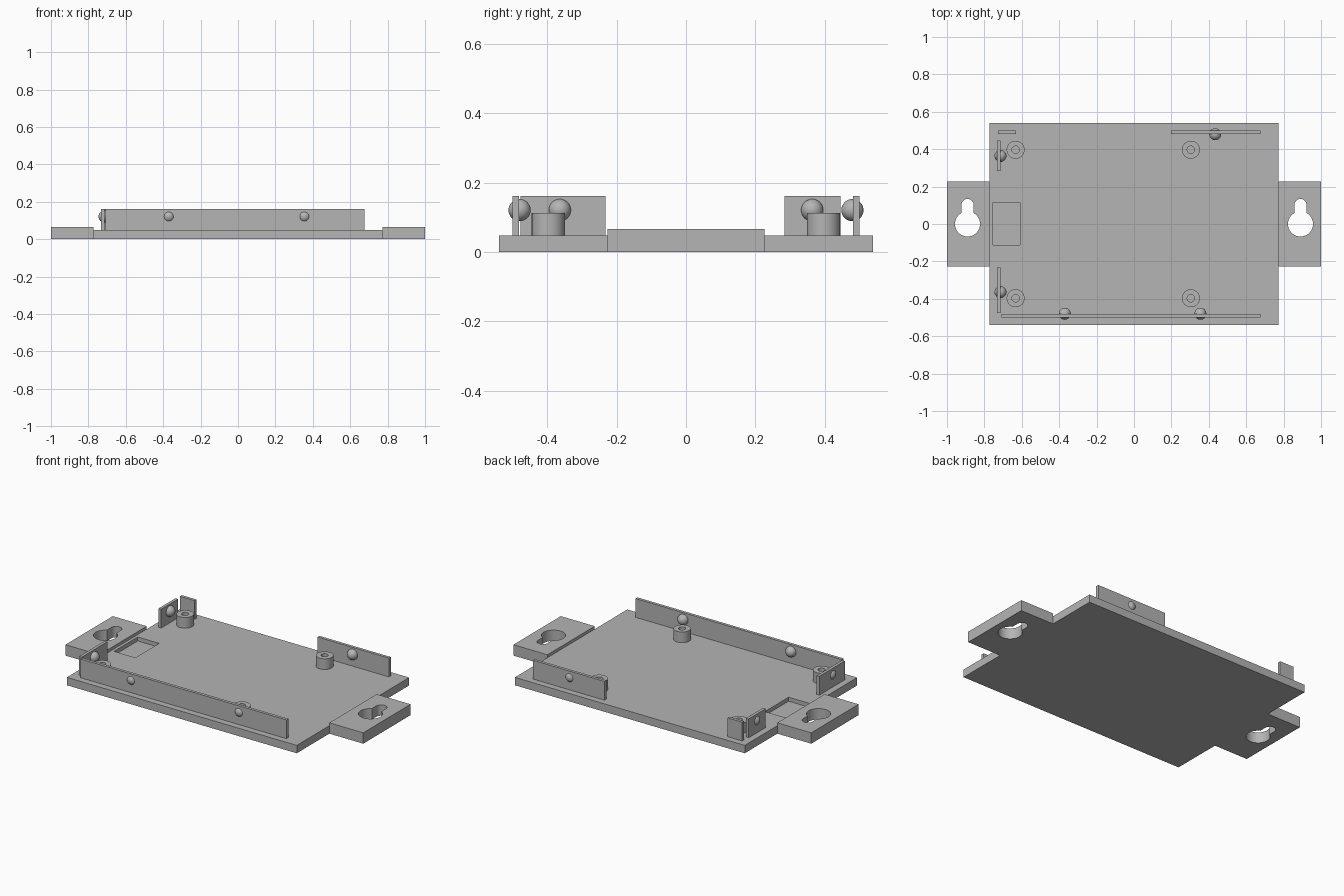
import bpy, bmesh
from math import pi, sin, cos, asin, radians

cube = bpy.data.objects.get("Cube")
if cube:
    bpy.data.objects.remove(cube, do_unlink=True)

grey = bpy.data.materials.new("mid_grey")
grey.use_nodes = True
colour = (0.46, 0.46, 0.46, 1)
grey.diffuse_color = colour
grey.node_tree.nodes["Principled BSDF"].inputs["Base Color"].default_value = colour

PLATE_TOP = 0.048
WALL_TOP = 0.162
WALL_T = 0.018
WALL_Y = 0.491
WALL_X = -0.724


def add_object(name, bm):
    bmesh.ops.recalc_face_normals(bm, faces=bm.faces)
    mesh = bpy.data.meshes.new(name)
    bm.to_mesh(mesh)
    bm.free()
    mesh.materials.append(grey)
    obj = bpy.data.objects.new(name, mesh)
    bpy.context.collection.objects.link(obj)
    return obj


def prism(name, outline, z0, z1):
    """Extrude a closed xy outline from z0 up to z1."""
    bm = bmesh.new()
    face = bm.faces.new([bm.verts.new((x, y, z0)) for x, y in outline])
    new = bmesh.ops.extrude_face_region(bm, geom=[face])["geom"]
    verts = [v for v in new if isinstance(v, bmesh.types.BMVert)]
    bmesh.ops.translate(bm, verts=verts, vec=(0, 0, z1 - z0))
    return add_object(name, bm)


def box(name, x0, x1, y0, y1, z0, z1):
    return prism(name, [(x0, y0), (x1, y0), (x1, y1), (x0, y1)], z0, z1)


def arc(cx, cy, r, start, end, n):
    steps = [start + (end - start) * i / n for i in range(n + 1)]
    return [(cx + r * cos(a), cy + r * sin(a)) for a in steps]


def circle(cx, cy, r, n=40):
    return arc(cx, cy, r, 0, 2 * pi, n)[:-1]


def cut(obj, cutter):
    """Subtract the cutter, bake the result and discard the cutter."""
    cutter.hide_render = True
    mod = obj.modifiers.new("cut", "BOOLEAN")
    mod.operation = "DIFFERENCE"
    mod.solver = "EXACT"
    mod.object = cutter
    graph = bpy.context.evaluated_depsgraph_get()
    mesh = bpy.data.meshes.new_from_object(obj.evaluated_get(graph))
    obj.modifiers.clear()
    obj.data = mesh
    bpy.data.objects.remove(cutter, do_unlink=True)


def smooth(obj):
    bpy.ops.object.select_all(action="DESELECT")
    obj.select_set(True)
    bpy.context.view_layer.objects.active = obj
    bpy.ops.object.shade_smooth_by_angle(angle=radians(30))


# Base plate with a shallow rectangular pocket
plate = box("base_plate", -0.772, 0.772, -0.539, 0.539, 0, PLATE_TOP)
cut(plate, box("pocket_cutter", -0.754, -0.61, -0.113, 0.115, 0.024, 0.1))

# Mounting ears with keyhole slots
for side, sign in (("left", 1), ("right", -1)):
    inner, outer = sorted((sign * 0.772, sign * 1.0))
    ear = box(side + "_mounting_ear", inner, outer, -0.227, 0.227, 0, 0.066)
    cx, big, small = sign * 0.89, 0.067, 0.032
    half = asin(small / big)
    keyhole = arc(cx, 0, big, pi / 2 + half, 2.5 * pi - half, 36)
    keyhole += arc(cx, 0.102, small, 0, pi, 16)
    cut(ear, prism("keyhole_cutter", keyhole, -0.1, 0.2))
    smooth(ear)

# Hollow standoff posts
for end, x in (("right", -0.633), ("left", 0.304)):
    for row, y in (("front", -0.397), ("back", 0.397)):
        post = prism(f"{row}_{end}_post", circle(x, y, 0.048), PLATE_TOP, 0.113)
        cut(post, prism("bore_cutter", circle(x, y, 0.02), PLATE_TOP - 0.1, 0.2))
        smooth(post)

# Thin clip walls along front and back
for name, x0, x1, y in (
    ("front_wall", -0.709, 0.676, -WALL_Y),
    ("back_left_wall", 0.197, 0.676, WALL_Y),
    ("back_right_wall", -0.727, -0.63, WALL_Y),
):
    box(name, x0, x1, y - WALL_T / 2, y + WALL_T / 2, PLATE_TOP, WALL_TOP)

# Thin clip walls on the right end
for name, y0, y1 in (
    ("right_front_wall", -0.477, -0.232),
    ("right_back_wall", 0.284, 0.446),
):
    box(name, WALL_X - WALL_T / 2, WALL_X + WALL_T / 2, y0, y1, PLATE_TOP, WALL_TOP)

# Round snap bumps set into the walls
for name, x, y in (
    ("front_right_bump", -0.37, -0.48),
    ("front_left_bump", 0.355, -0.48),
    ("back_bump", 0.434, 0.48),
    ("right_front_bump", -0.714, -0.364),
    ("right_back_bump", -0.714, 0.364),
):
    bm = bmesh.new()
    bmesh.ops.create_uvsphere(bm, u_segments=32, v_segments=16, radius=0.032)
    bump = add_object(name, bm)
    bump.location = (x, y, 0.121)
    smooth(bump)
